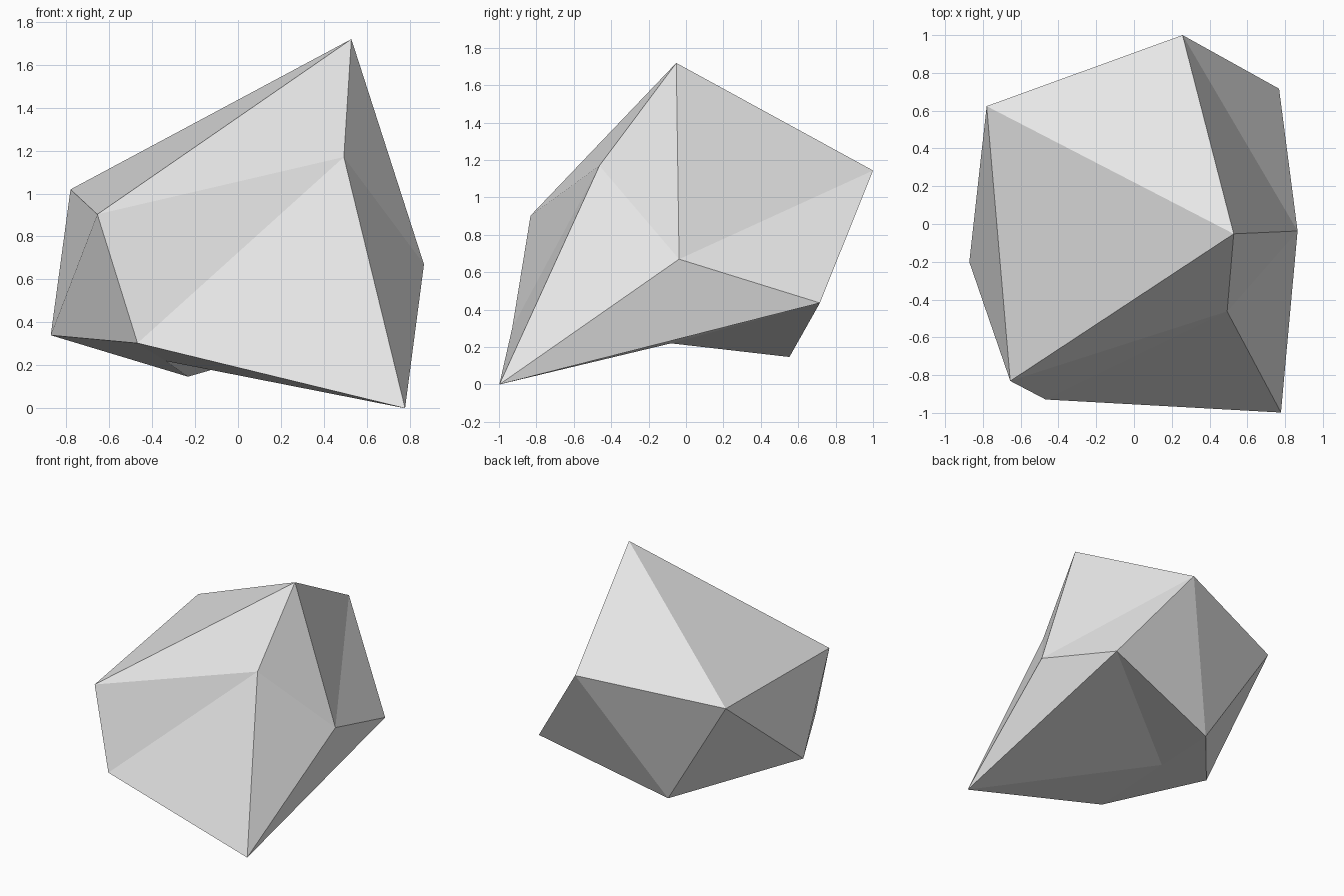
import bpy
import bmesh

cube = bpy.data.objects.get("Cube")
if cube:
    bpy.data.objects.remove(cube, do_unlink=True)

# Plain grey stone
stone = bpy.data.materials.new("light_grey_stone")
stone.use_nodes = True
grey = (0.8, 0.8, 0.8, 1)
stone.diffuse_color = grey
for node in stone.node_tree.nodes:
    if node.type == 'BSDF_PRINCIPLED':
        node.inputs["Base Color"].default_value = grey

# Irregular twenty-sided rock: a peak, two rings of five corners, an underside point
peak = (0.528, -0.052, 1.719)
upper_ring = [(0.866, -0.037, 0.67), (0.257, 1.0, 1.144), (-0.78, 0.624, 1.019),
              (-0.655, -0.831, 0.903), (0.493, -0.463, 1.17)]
lower_ring = [(0.768, 0.716, 0.436), (-0.233, 0.553, 0.147), (-0.872, -0.201, 0.34),
              (-0.468, -0.929, 0.303), (0.778, -0.998, 0)]
underside = (-0.337, -0.08, 0.22)

bm = bmesh.new()
top = bm.verts.new(peak)
upper = [bm.verts.new(p) for p in upper_ring]
lower = [bm.verts.new(p) for p in lower_ring]
bottom = bm.verts.new(underside)

# Facets: cap, zigzag band and base, all turning the same way
for i in range(5):
    j = (i + 1) % 5
    bm.faces.new((top, upper[i], upper[j]))
    bm.faces.new((upper[i], lower[i], upper[j]))
    bm.faces.new((upper[j], lower[i], lower[j]))
    bm.faces.new((bottom, lower[j], lower[i]))
bmesh.ops.recalc_face_normals(bm, faces=bm.faces)

mesh = bpy.data.meshes.new("rock")
bm.to_mesh(mesh)
bm.free()
mesh.materials.append(stone)
rock = bpy.data.objects.new("rock", mesh)
bpy.context.collection.objects.link(rock)
